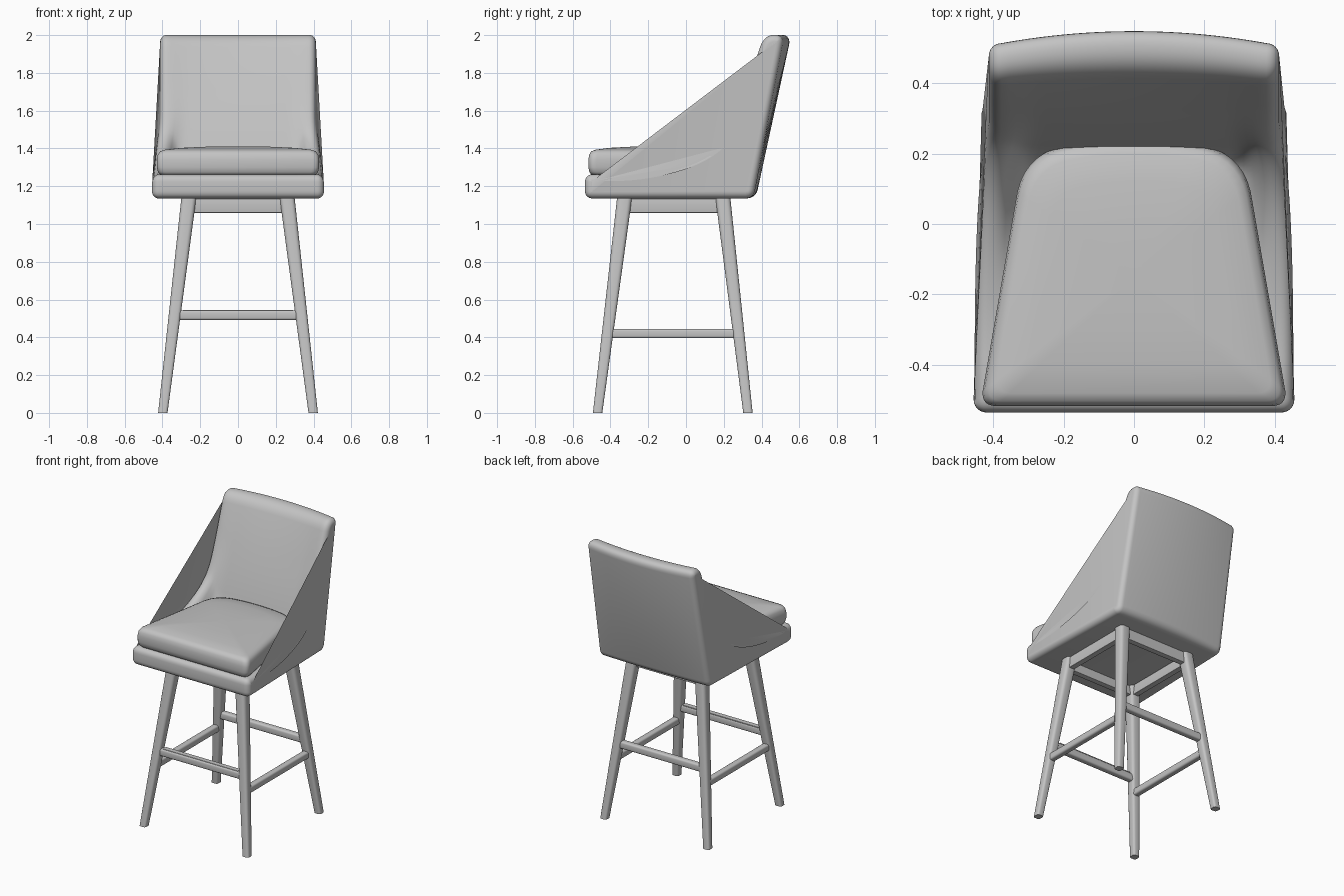
import bpy, bmesh, math
from mathutils import Vector

if "Cube" in bpy.data.objects:
    bpy.data.objects.remove(bpy.data.objects["Cube"])

GREY = bpy.data.materials.new("light grey")
GREY.diffuse_color = (0.55, 0.55, 0.55, 1)
GREY.use_nodes = True
GREY.node_tree.nodes["Principled BSDF"].inputs["Base Color"].default_value = GREY.diffuse_color


def finish(name, bm, angle=40):
    bmesh.ops.recalc_face_normals(bm, faces=bm.faces)
    me = bpy.data.meshes.new(name)
    bm.to_mesh(me)
    bm.free()
    ob = bpy.data.objects.new(name, me)
    bpy.context.collection.objects.link(ob)
    me.materials.append(GREY)
    bpy.ops.object.select_all(action='DESELECT')
    ob.select_set(True)
    bpy.context.view_layer.objects.active = ob
    bpy.ops.object.shade_smooth_by_angle(angle=math.radians(angle))
    return ob


def smooth(v, a, b):
    t = min(1, max(0, (v - a) / (b - a)))
    return t * t * (3 - 2 * t)


def rounded(ctrl, n=8):
    """Closed outline with every corner (x, y, reach) rounded."""
    out = []
    for i, (x, y, r) in enumerate(ctrl):
        p = Vector((x, y))
        a = Vector(ctrl[i - 1][:2]) - p
        b = Vector(ctrl[(i + 1) % len(ctrl)][:2]) - p
        a *= min(0.5, r / a.length)
        b *= min(0.5, r / b.length)
        for k in range(n):
            t = (k + 0.5) / n
            out.append(p + a * (1 - t) ** 2 + b * t * t)
    return out


def loft(name, rings, angle=40):
    """Skin a row of equal closed rings and cap both ends."""
    bm = bmesh.new()
    vs = [[bm.verts.new(p) for p in ring] for ring in rings]
    n = len(vs[0])
    for r0, r1 in zip(vs, vs[1:]):
        for i in range(n):
            j = (i + 1) % n
            bm.faces.new((r0[i], r0[j], r1[j], r1[i]))
    bm.faces.new(vs[0])
    bm.faces.new(vs[-1])
    return finish(name, bm, angle)


# Shell: the side profile blends into a deeper centre profile
tail = [(0.42, 2.0, 0.075), (0.535, 2.003, 0.06), (0.36, 1.135, 0.05), (-0.535, 1.135, 0.045)]
side = rounded([(-0.535, 1.263, 0.045), (-0.25, 1.263, 1), (0.03, 1.33, 1),
                (0.20, 1.44, 1), (0.27, 1.58, 1)] + tail)
centre = rounded([(-0.535, 1.263, 0.045), (-0.25, 1.255, 1), (0.08, 1.25, 1),
                  (0.19, 1.27, 1), (0.25, 1.50, 1)] + tail)
R = 0.036


def half_width(y, z):
    return 0.455 - 0.043 * max(smooth(z, 1.2, 1.6), 0.7 * smooth(y, 0.1, 0.42))


def shell_ring(s, t=0.0):
    """s: position across (-1..1); t: angle round the side edge."""
    w = smooth(abs(s), 0.70, 0.97)
    pts = [c.lerp(p, w) for c, p in zip(centre, side)]
    ring = []
    for i, p in enumerate(pts):
        d = (pts[(i + 1) % len(pts)] - pts[i - 1]).normalized()
        q = p + Vector((d.y, -d.x)) * R * (1 - math.cos(t))
        x = s * (half_width(p.x, p.y) - R) + math.copysign(R * math.sin(t), s)
        bow = 0.022 * (1 - s * s) * smooth(p.x, 0.25, 0.5) - 0.012 * s * s * smooth(p.x, 0.3, 0.5)
        ring.append((x, q.x + bow, q.y))
    return ring


N = 36
edge = [math.pi / 2 * k / 6 for k in range(1, 7)]
rings = [shell_ring(-1, t) for t in reversed(edge)]
rings += [shell_ring(-1 + 2 * i / N) for i in range(N + 1)]
rings += [shell_ring(1, t) for t in edge]
loft("seat_shell", rings, 50)

# Seat cushion: tapered towards the back with a domed top
outline = rounded([(-0.437, -0.517, 0.05), (0.437, -0.517, 0.05), (0.312, 0.205, 0.13),
                   (0, 0.25, 0.2), (-0.312, 0.205, 0.13)])
mid = Vector((0, -0.15))
layers = [(0.90, 1.257), (0.96, 1.262), (0.985, 1.275), (1, 1.30), (1, 1.34), (0.988, 1.367),
          (0.96, 1.384), (0.90, 1.393), (0.7, 1.403), (0.4, 1.409), (0.1, 1.411)]
loft("seat_cushion", [[(*(mid + (p - mid) * f), z) for p in outline] for f, z in layers], 50)


def bar(name, a, b, size_a, size_b, up=(0, 0, 1), soft=0.35, flat=False):
    """Soft-edged square bar from a to b; flat keeps its ends horizontal."""
    a, b = Vector(a), Vector(b)
    if flat:
        u, v = Vector((1, 0, 0)), Vector((0, 1, 0))
    else:
        u = (b - a).cross(Vector(up)).normalized()
        v = u.cross(b - a).normalized()
    rings = []
    for c, (w, h) in ((a, size_a), (b, size_b)):
        r = soft * min(w, h)
        sec = rounded([(-w / 2, -h / 2, r), (w / 2, -h / 2, r), (w / 2, h / 2, r), (-w / 2, h / 2, r)], 5)
        rings.append([c + u * p.x + v * p.y for p in sec])
    return loft(name, rings, 40)


# Splayed legs: foot and top centres
FOOT = {"front": (0.398, -0.468), "rear": (0.398, 0.328)}
TOP = {"front": (0.260, -0.325), "rear": (0.260, 0.195)}
H = 1.14


def leg_at(end, z):
    f, t = Vector(FOOT[end]), Vector(TOP[end])
    return f.lerp(t, z / H)


for end in ("front", "rear"):
    for label, s in (("left", -1), ("right", 1)):
        f, t = FOOT[end], TOP[end]
        bar(f"{end}_{label}_leg", (s * f[0], f[1], 0), (s * t[0], t[1], H),
            (0.05, 0.05), (0.08, 0.08), flat=True)
    # Cross stretchers and aprons
    p = leg_at(end, 0.517)
    bar(f"{end}_stretcher", (-p.x, p.y, 0.517), (p.x, p.y, 0.517), (0.045, 0.052), (0.045, 0.052))
    q = leg_at(end, 1.097)
    bar(f"{end}_apron", (-q.x, q.y, 1.097), (q.x, q.y, 1.097), (0.04, 0.075), (0.04, 0.075), soft=0.1)

for label, s in (("left", -1), ("right", 1)):
    for part, z, w, h, soft in (("stretcher", 0.42, 0.045, 0.05, 0.35), ("apron", 1.097, 0.04, 0.075, 0.1)):
        p, q = leg_at("front", z), leg_at("rear", z)
        bar(f"{label}_{part}", (s * p.x, p.y, z), (s * q.x, q.y, z), (w, h), (w, h), soft=soft)

# Foot plate on the front stretcher
p = leg_at("front", 0.54)
bar("foot_plate", (-0.29, p.y, 0.542), (0.29, p.y, 0.542), (0.034, 0.006), (0.034, 0.006), soft=0.1)

# Mounting plate under the shell
bar("mounting_plate", (0, -0.31, 1.129), (0, 0.18, 1.129), (0.48, 0.018), (0.48, 0.018), soft=0.1)
